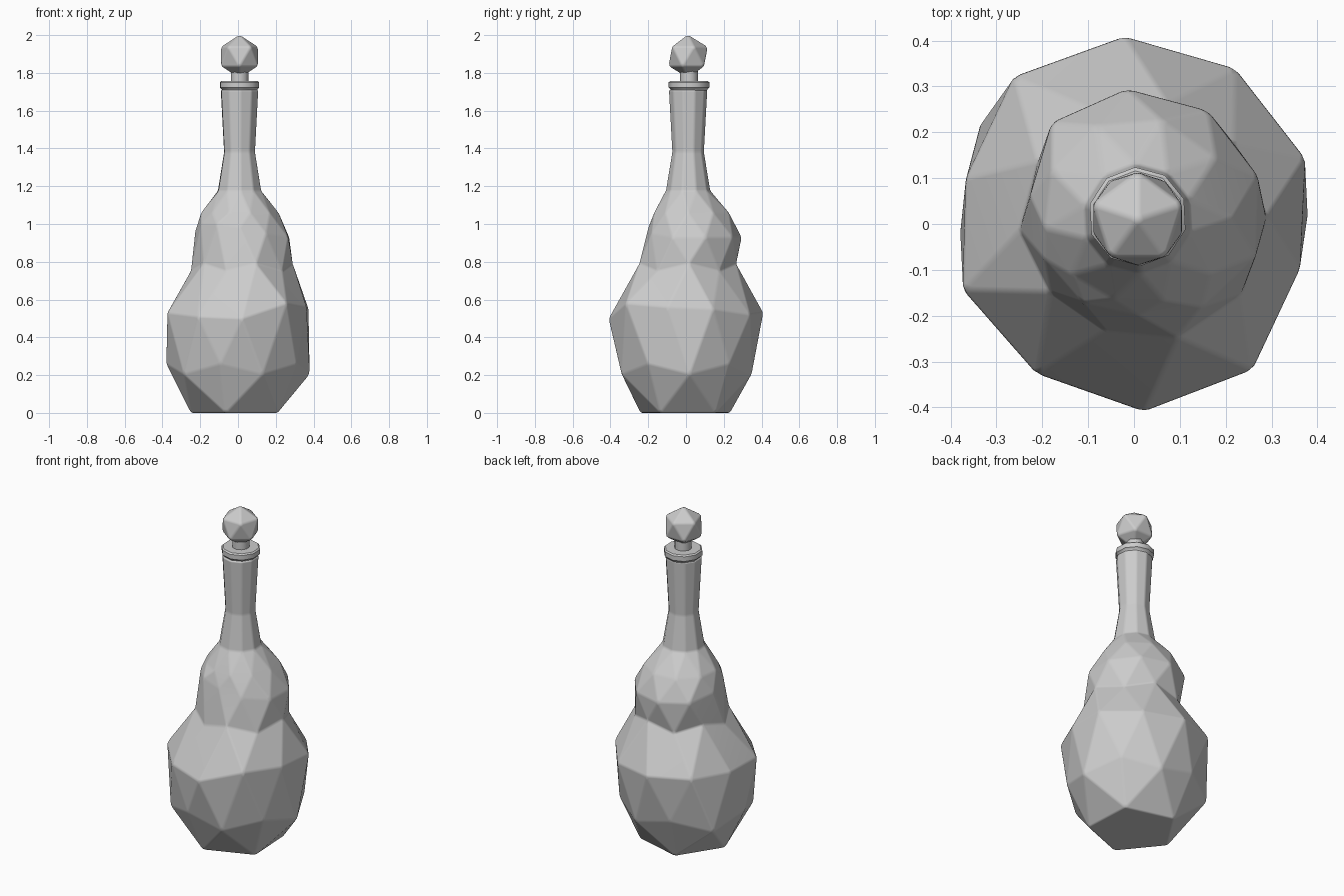
import bpy, bmesh, math

if "Cube" in bpy.data.objects:
    bpy.data.objects.remove(bpy.data.objects["Cube"])

CX, CY = 0.01, 0.016  # axis of neck and stopper
START = -105          # angle of the first facet column


def ring(bm, radii, heights, stagger=0, cx=0, cy=0):
    n = len(radii)
    verts = []
    for i in range(n):
        a = math.radians(START + stagger + i * 360 / n)
        verts.append(bm.verts.new((cx + radii[i] * math.cos(a),
                                   cy + radii[i] * math.sin(a), heights[i])))
    return verts


def zigzag(bm, low, high, lag):
    # triangle band; lag=1 when the upper ring is half a step ahead
    n = len(low)
    for i in range(n):
        j = (i + 1) % n
        if lag:
            bm.faces.new((low[i], low[j], high[i]))
            bm.faces.new((low[j], high[j], high[i]))
        else:
            bm.faces.new((low[i], high[j], high[i]))
            bm.faces.new((low[i], low[j], high[j]))


def quads(bm, low, high):
    n = len(low)
    for i in range(n):
        j = (i + 1) % n
        bm.faces.new((low[i], low[j], high[j], high[i]))


def finish(name, bm, bevel, limit, angle=30):
    bmesh.ops.recalc_face_normals(bm, faces=bm.faces)
    mesh = bpy.data.meshes.new(name)
    bm.to_mesh(mesh)
    bm.free()
    ob = bpy.data.objects.new(name, mesh)
    bpy.context.collection.objects.link(ob)
    bpy.ops.object.select_all(action='DESELECT')
    ob.select_set(True)
    bpy.context.view_layer.objects.active = ob
    bpy.ops.object.shade_smooth_by_angle(angle=math.radians(angle))
    if bevel:
        m = ob.modifiers.new("soft_edges", 'BEVEL')
        m.width = bevel
        m.segments = 2
        m.limit_method = 'ANGLE'
        m.angle_limit = math.radians(limit)
        m.harden_normals = True
    return ob


# faceted glass body running up into the neck
bm = bmesh.new()
base = ring(bm, [0.25] * 5, [0] * 5)
belly = ring(bm, [.36, .365, .37, .38, .365, .36, .365, .40, .38, .37], [.26, .205] * 5)
middle = ring(bm, [.41, .41, .375, .40, .405, .41, .415, .38, .40, .39],
              [.50, .58, .56, .55, .52, .53, .54, .53, .53, .51], 18)
waist = ring(bm, [.24, .265, .28, .29, .28, .275, .27, .25, .25, .235], [.75, .79] * 5)
bulge = ring(bm, [.20, .235, .275, .29, .295, .295, .285, .235, .21, .205],
             [.98, .95, .93, .93, .93, .93, .94, .96, 1.0, 1.0], 18)
crown = ring(bm, [.17, .18, .20, .215, .23, .235, .23, .215, .195, .175], [1.06] * 10)
bm.faces.new(base[::-1])
for i in range(5):
    k = (i + 1) % 5
    b0, b1, b2, prev = belly[2 * i], belly[2 * i + 1], belly[(2 * i + 2) % 10], belly[2 * i - 1]
    bm.faces.new((base[i], b0, prev))
    bm.faces.new((base[i], b1, b0))
    bm.faces.new((base[i], base[k], b1))
zigzag(bm, belly, middle, 1)
zigzag(bm, middle, waist, 0)
zigzag(bm, waist, bulge, 1)
zigzag(bm, bulge, crown, 0)
neck = [ring(bm, [r] * 10, [z] * 10, 18, CX * .8, CY * .7)
        for r, z in ((.119, 1.175), (.085, 1.38), (.103, 1.71))]
zigzag(bm, crown, neck[0], 1)
quads(bm, neck[0], neck[1])
quads(bm, neck[1], neck[2])
bm.faces.new(neck[2])
finish("bottle_body", bm, 0.009, 6, 40)

# lip around the mouth
bm = bmesh.new()
lip = [ring(bm, [r] * 10, [z] * 10, 18, CX * .8, CY)
       for r, z in ((.095, 1.705), (.099, 1.715), (.108, 1.722), (.108, 1.75), (.10, 1.757))]
for low, high in zip(lip, lip[1:]):
    quads(bm, low, high)
bm.faces.new(lip[0])
bm.faces.new(lip[-1])
finish("bottle_lip", bm, 0, 0, 40)

# stopper stem
bm = bmesh.new()
stem = [ring(bm, [.048] * 10, [z] * 10, 18, CX * .8, CY) for z in (1.74, 1.83)]
quads(bm, *stem)
bm.faces.new(stem[0])
bm.faces.new(stem[1])
finish("stopper_stem", bm, 0, 0, 40)

# faceted stopper knob
bm = bmesh.new()
bmesh.ops.create_icosphere(bm, subdivisions=1, radius=0.116)
for v in bm.verts:
    x, y, z = v.co
    v.co = (-y + CX * .8, x + CY * .7, z + 1.887)
finish("stopper_knob", bm, 0.009, 10, 30)
top = max((v.co.z for v in bpy.data.objects["stopper_knob"].data.vertices))
bpy.data.objects["stopper_knob"].location.z = 2.003 - top
